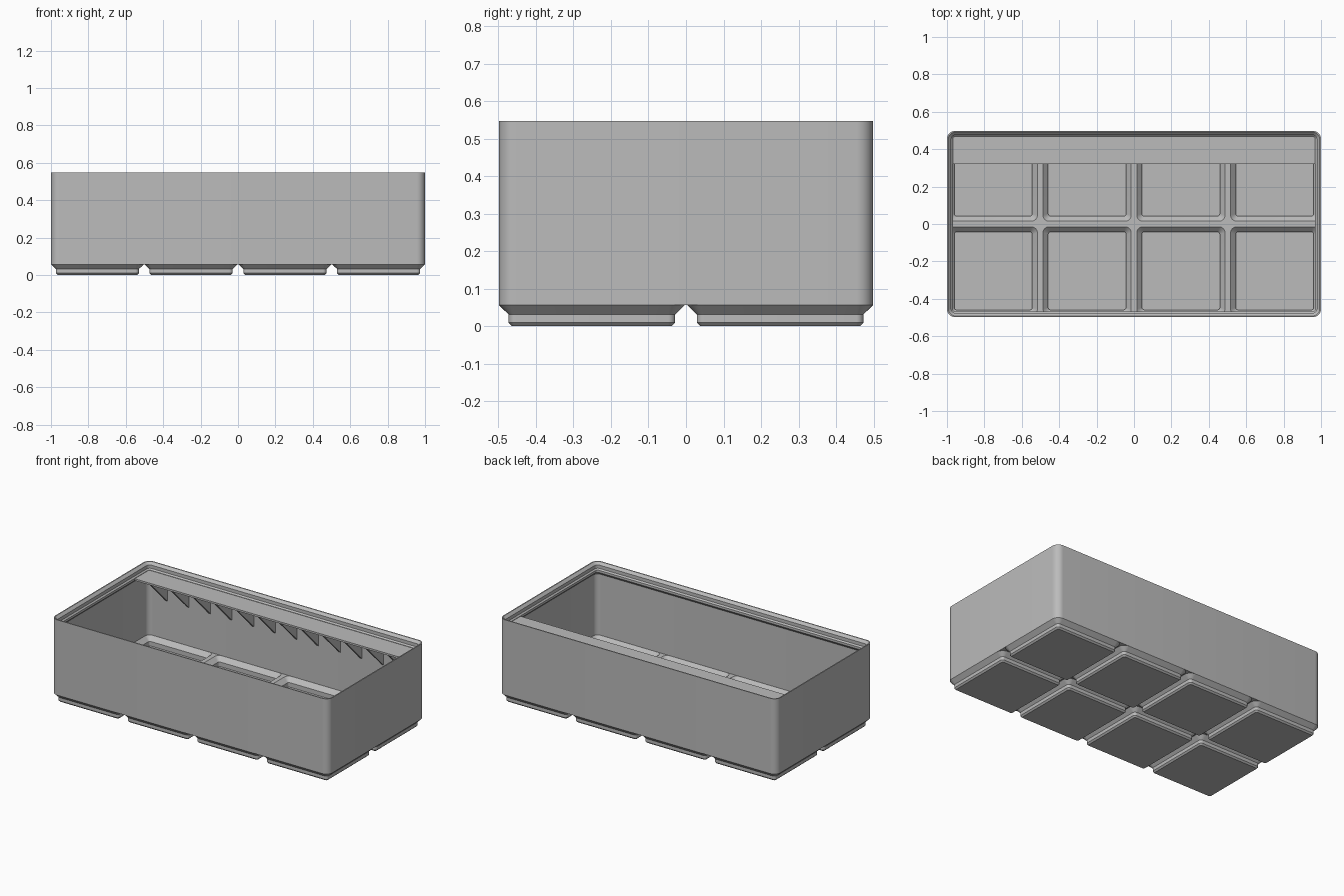
import bpy, bmesh, math
from mathutils import Vector

cube = bpy.data.objects.get("Cube")
if cube:
    bpy.data.objects.remove(cube, do_unlink=True)

grey = bpy.data.materials.new("light_grey_plastic")
grey.use_nodes = True
grey.diffuse_color = (0.5, 0.5, 0.5, 1)
grey.node_tree.nodes["Principled BSDF"].inputs["Base Color"].default_value = (0.5, 0.5, 0.5, 1)

HX, HY, RADIUS = 1.0, 0.4985, 0.0448   # outer half sizes and corner radius
PITCH = 0.5015                         # spacing of the feet
WALL = 0.0115
BODY_Z, DECK_Z = 0.0567, 0.07
CORNER_STEPS = 8
CELLS = [((i - 1.5) * PITCH, (j - 0.5) * PITCH) for i in range(4) for j in range(2)]


def ring(bm, centre, hx, hy, r, z):
    """Rounded rectangle of vertices at height z."""
    verts = []
    for k, (sx, sy) in enumerate([(1, 1), (-1, 1), (-1, -1), (1, -1)]):
        for s in range(CORNER_STEPS + 1):
            a = (k + s / CORNER_STEPS) * math.pi / 2
            verts.append(bm.verts.new((centre[0] + sx * (hx - r) + r * math.cos(a),
                                       centre[1] + sy * (hy - r) + r * math.sin(a), z)))
    return verts


def loft(bm, centre, sections):
    """Closed skin through a list of (hx, hy, radius, z) sections."""
    rings = [ring(bm, centre, *s) for s in sections]
    n = len(rings[0])
    for a, b in zip(rings, rings[1:]):
        for i in range(n):
            bm.faces.new((a[i], a[(i + 1) % n], b[(i + 1) % n], b[i]))
    bm.faces.new(rings[0][::-1])
    bm.faces.new(rings[-1])


def prism(bm, profile, x0, x1):
    """Extrude a (y, z) profile along x."""
    a = [bm.verts.new((x0, y, z)) for y, z in profile]
    b = [bm.verts.new((x1, y, z)) for y, z in profile]
    n = len(a)
    for i in range(n):
        bm.faces.new((a[i], a[(i + 1) % n], b[(i + 1) % n], b[i]))
    bm.faces.new(a[::-1])
    bm.faces.new(b)


def shade(ob):
    ob.data.shade_smooth()
    ob.data.set_sharp_from_angle(angle=math.radians(30))


def finish(bm, name):
    bmesh.ops.recalc_face_normals(bm, faces=bm.faces)
    me = bpy.data.meshes.new(name)
    bm.to_mesh(me)
    bm.free()
    me.materials.append(grey)
    ob = bpy.data.objects.new(name, me)
    bpy.context.collection.objects.link(ob)
    shade(ob)
    return ob


# Body: outer wall, stepped stacking lip, inner wall down to the deck
body_profile = [(0, BODY_Z), (0, 0.547), (0.007, 0.547), (0.0227, 0.5313),
                (0.0227, 0.51), (0.031, 0.5015), (0.031, 0.487),
                (WALL, 0.4675), (WALL, DECK_Z)]
bm = bmesh.new()
loft(bm, (0, 0), [(HX - i, HY - i, RADIUS - i, z) for i, z in body_profile])
body = finish(bm, "bin_body")

# Pockets sunk through the deck into every foot
pocket = [(0.208, 0.012, 0.0125), (0.208, 0.012, 0.042), (0.236, 0.033, DECK_Z)]
bm = bmesh.new()
for c in CELLS:
    loft(bm, c, [(h, h, r, z) for h, r, z in pocket + [(0.236, 0.033, 0.08)]])
cutter = finish(bm, "pocket_cutter")
cutter.hide_render = True
mod = body.modifiers.new("pockets", "BOOLEAN")
mod.operation = "DIFFERENCE"
mod.solver = "EXACT"
mod.object = cutter
bpy.context.view_layer.objects.active = body
bpy.ops.object.modifier_apply(modifier=mod.name)
bpy.data.objects.remove(cutter, do_unlink=True)
shade(body)

# Hollow feet: chamfered outside, then down the pocket wall to its floor
t = (BODY_Z - 0.042) / (DECK_Z - 0.042)
foot = [(0.2125, 0.0095, 0), (0.222, 0.019, 0.0095), (0.222, 0.019, 0.031),
        (0.2478, RADIUS, BODY_Z),
        (0.208 + t * 0.028, 0.012 + t * 0.021, BODY_Z), pocket[1], pocket[0]]
for n, c in enumerate(CELLS):
    bm = bmesh.new()
    loft(bm, c, [(h, h, r, z) for h, r, z in foot])
    finish(bm, f"foot_{n + 1}")

# Label shelf along the back wall
SHELF_Y, SHELF_TOP, SHELF_LOW = 0.32, 0.499, 0.487
bm = bmesh.new()
prism(bm, [(SHELF_Y, SHELF_LOW), (0.485, SHELF_LOW), (0.485, SHELF_TOP), (SHELF_Y, SHELF_TOP)],
      -0.987, 0.987)
finish(bm, "label_shelf")

# Triangular ribs under the shelf
bm = bmesh.new()
for i in range(12):
    x = (i - 5.5) * 0.156
    prism(bm, [(SHELF_Y + 0.002, SHELF_LOW), (0.488, SHELF_LOW), (0.488, 0.32)],
          x - 0.007, x + 0.007)
finish(bm, "shelf_ribs")
